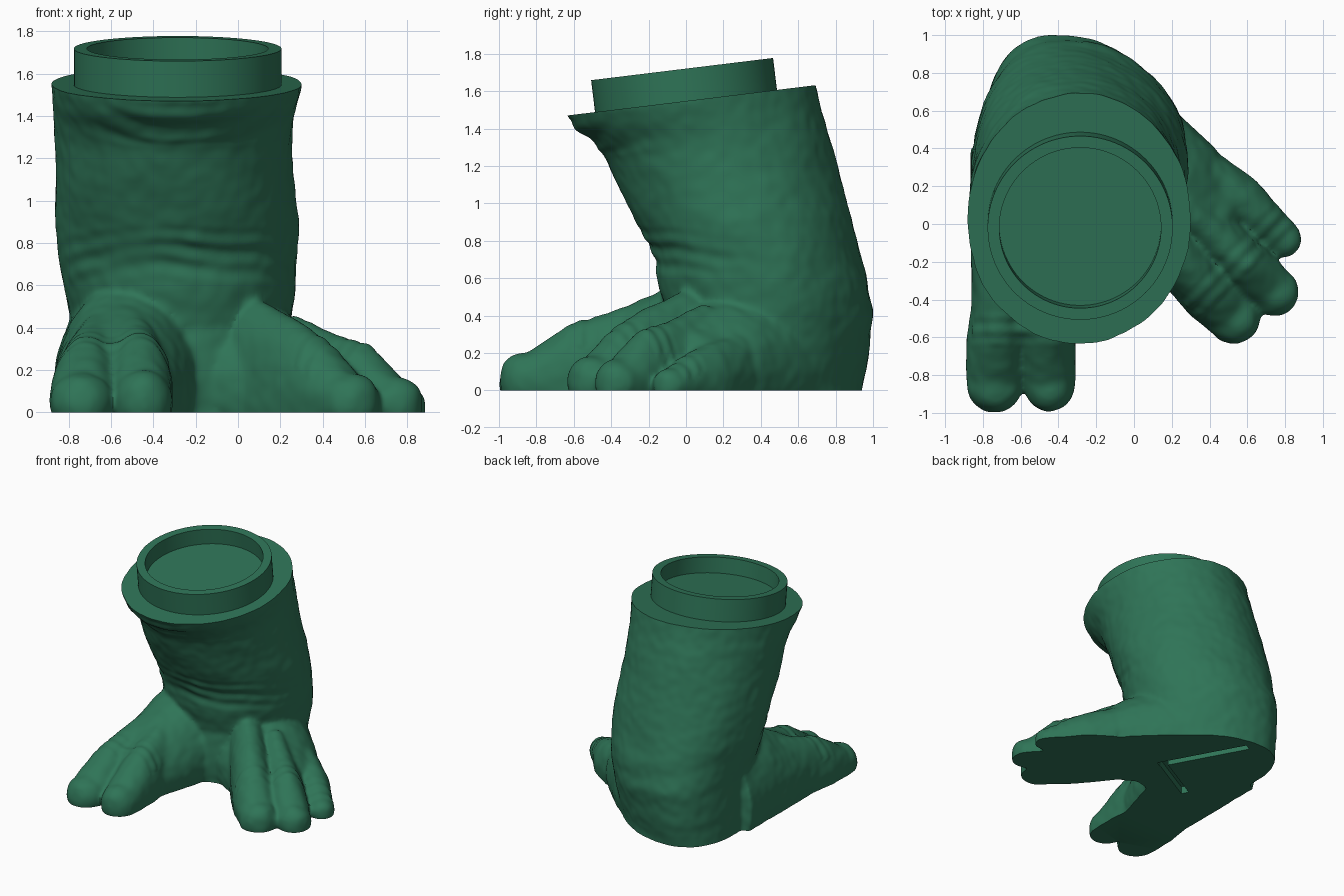
import bpy, bmesh, math
from mathutils import Vector, Matrix, noise

if "Cube" in bpy.data.objects:
    bpy.data.objects.remove(bpy.data.objects["Cube"])

SEG = 40
SLOPE = 0.122                       # tilt of the top face
TILT = math.atan(SLOPE)

green = bpy.data.materials.new("green")
green.diffuse_color = (0.028, 0.175, 0.095, 1)
green.use_nodes = True
green.node_tree.nodes["Principled BSDF"].inputs["Base Color"].default_value = green.diffuse_color


def loft(bm, rings):
    """Closed skin through a list of equal-length point rings."""
    vr = [[bm.verts.new(p) for p in r] for r in rings]
    n = len(vr[0])
    new = []
    for a, b in zip(vr, vr[1:]):
        for i in range(n):
            j = (i + 1) % n
            new.append(bm.faces.new((a[i], a[j], b[j], b[i])))
    new.append(bm.faces.new(vr[0][::-1]))
    new.append(bm.faces.new(vr[-1]))
    bmesh.ops.recalc_face_normals(bm, faces=new)


def limb(bm, pts, tip=1.0):
    """Tapered limb lying on the ground; points are (x, y, half width, top height)."""
    secs = []
    for i, (x, y, w, h) in enumerate(pts):
        a, b = pts[max(i - 1, 0)], pts[min(i + 1, len(pts) - 1)]
        d = Vector((b[0] - a[0], b[1] - a[1])).normalized()
        secs.append((x, y, d, w, h * 0.25, h * 0.75))
    x, y, d, w, c, h = secs[-1]
    for k in range(1, 8):           # rounded tip
        t = math.radians(k * 12)
        s, f = math.cos(t), math.sin(t) * w * tip
        secs.append((x + d.x * f, y + d.y * f, d, w * s, c, h * s ** 0.7))
    rings = []
    for x, y, d, w, c, h in secs:
        rings.append([(x - d.y * w * math.cos(t), y + d.x * w * math.cos(t), c + h * math.sin(t))
                      for t in (2 * math.pi * i / SEG for i in range(SEG))])
    loft(bm, rings)


def add_object(name, bm):
    me = bpy.data.meshes.new(name)
    bm.to_mesh(me)
    bm.free()
    ob = bpy.data.objects.new(name, me)
    bpy.context.collection.objects.link(ob)
    me.materials.append(green)
    return ob


def bake(ob):
    """Apply all modifiers."""
    dg = bpy.context.evaluated_depsgraph_get()
    me = bpy.data.meshes.new_from_object(ob.evaluated_get(dg))
    ob.modifiers.clear()
    ob.data = me


bm = bmesh.new()

# Ankle and shin: (front y, front z, back y, back z, left x, right x, leftward skew of the back)
shin = [(.02, -.12, .93, -.12, -.78, .15, .14), (0, .03, .945, .03, -.79, .16, .14),
        (-.04, .2, .98, .2, -.79, .2, .14), (-.11, .42, 1.005, .42, -.79, .25, .13),
        (-.15, .58, .97, .60, -.82, .275, .1), (-.16, .70, .93, .74, -.845, .28, .08),
        (-.25, .87, .875, .95, -.86, .288, .06), (-.37, 1.1, .81, 1.2, -.862, .257, .03),
        (-.42, 1.23, .77, 1.36, -.865, .258, 0), (-.47, 1.31, .745, 1.44, -.87, .265, 0),
        (-.59, 1.40, .715, 1.53, -.877, .285, 0), (-.64, 1.47, .69, 1.63, -.885, .305, 0),
        (-.65, 1.6, .66, 1.76, -.885, .305, 0)]
rings = []
for yf, zf, yb, zb, xl, xr, skew in shin:
    ring = []
    for i in range(SEG * 2):
        t = math.pi * i / SEG
        s, c = math.sin(t), math.cos(t)
        ring.append(((xl + xr) / 2 + (xr - xl) / 2 * c - skew * max(0, s) ** 2,
                     (yf + yb) / 2 + (yb - yf) / 2 * s,
                     (zf + zb) / 2 + (zb - zf) / 2 * s))
    rings.append(ring)
loft(bm, rings)

# Instep between the lobes
limb(bm, [(-.3, .5, .42, .68), (-.2, .1, .38, .63)], .55)

# Left lobe with two toes
limb(bm, [(-.5, .4, .37, .62), (-.52, .0, .345, .6), (-.56, -.25, .31, .48), (-.595, -.5, .27, .34)], .6)
limb(bm, [(-.62, .0, .15, .54), (-.69, -.4, .165, .40), (-.725, -.62, .16, .34), (-.735, -.85, .15, .19)])
limb(bm, [(-.5, .0, .15, .56), (-.48, -.4, .155, .42), (-.46, -.62, .155, .36), (-.445, -.85, .142, .20)])

# Right lobe with three toes
limb(bm, [(-.25, .45, .42, .62), (0, .28, .39, .56), (.2, .13, .355, .46), (.36, 0, .29, .35)], .6)
limb(bm, [(.05, .05, .15, .56), (.25, -.19, .155, .45), (.40, -.36, .155, .34), (.53, -.495, .14, .19)])
limb(bm, [(.25, .1, .13, .46), (.45, -.08, .14, .38), (.6, -.23, .14, .32), (.745, -.36, .13, .17)])
limb(bm, [(.4, .28, .1, .3), (.58, .12, .125, .25), (.68, .02, .115, .20), (.79, -.08, .095, .12)])

# Fuse everything into one skin
foot = add_object("foot", bm)
rm = foot.modifiers.new("fuse", 'REMESH')
rm.mode = 'VOXEL'
rm.voxel_size = 0.015
sm = foot.modifiers.new("soften", 'SMOOTH')
sm.factor, sm.iterations = 0.5, 16
bake(foot)

# Skin folds and fine roughness
bm = bmesh.new()
bm.from_mesh(foot.data)
bm.normal_update()


def band(v, mid, half):
    return max(0.0, 1 - ((v - mid) / half) ** 2)


moves = []
for v in bm.verts:
    p, n = v.co, v.normal
    front = max(0.0, -n.y)
    dx = p.x + .25
    wob = noise.noise(p * 2.5)
    patch = 0.6 + noise.noise(p * 3 + Vector((5, 2, 1)))
    d = 0.008 * noise.noise(p * 4) + 0.004 * noise.noise(p * 14)
    # ankle folds arch upward, upper folds sag downward
    d += 0.009 * front * patch * band(p.z, .74, .15) * math.sin((p.z + .3 * dx * dx + .05 * wob) * 62)
    d += 0.013 * front * band(dx, 0, .5) * band(p.z, 1.36, .1) * math.sin((p.z - .7 * dx * dx + .04 * wob) * 55)
    d += 0.005 * patch * band(p.z, .45, .35) * max(0.0, n.y) * math.sin((p.z + .25 * p.x) * 26)
    if n.z > .3 and p.z < .45:      # knuckle creases
        if p.x < -.25:
            d += 0.004 * band(p.y, -.56, .1) * math.sin(p.y * 75)
        else:
            d += 0.004 * band((p.x - p.y) * .707, .53, .1) * math.sin((p.x - p.y) * 55)
    moves.append(n * d)
for v, m in zip(bm.verts, moves):
    v.co += m

# Flat sole and tilted flat top
for co, no in (((0, 0, 0), (0, 0, -1)), ((0, 0, 1.547), (0, -SLOPE, 1))):
    geom = bm.verts[:] + bm.edges[:] + bm.faces[:]
    cut = bmesh.ops.bisect_plane(bm, geom=geom, plane_co=co, plane_no=Vector(no).normalized(),
                                 clear_outer=True)["geom_cut"]
    edges = [e for e in cut if isinstance(e, bmesh.types.BMEdge)]
    bmesh.ops.triangle_fill(bm, edges=edges, use_beauty=True, normal=no)
bmesh.ops.recalc_face_normals(bm, faces=bm.faces[:])
bm.to_mesh(foot.data)
bm.free()

# Two slots in the sole forming an L
for a, b in (((-.06, .22), (-.41, .86)), ((-.06, .26), (-.49, .02))):
    a, b = Vector(a), Vector(b)
    d = b - a
    bm = bmesh.new()
    bmesh.ops.create_cube(bm, size=1, matrix=Matrix.Translation(((a.x + b.x) / 2, (a.y + b.y) / 2, 0))
                          @ Matrix.Rotation(math.atan2(d.y, d.x), 4, 'Z')
                          @ Matrix.Diagonal((d.length, .06, .12, 1)))
    cutter = add_object("slot_cutter", bm)
    cutter.hide_render = True
    bo = foot.modifiers.new("slot", 'BOOLEAN')
    bo.operation, bo.object, bo.solver = 'DIFFERENCE', cutter, 'EXACT'
    bake(foot)
    bpy.data.objects.remove(cutter)

# Round collar with a shallow recess on the tilted top
bm = bmesh.new()
profile = [(.001, -.02), (.49, -.02), (.49, .172), (.428, .172), (.428, .05), (.001, .05)]
loft(bm, [[(r * math.cos(2 * math.pi * i / 96), r * math.sin(2 * math.pi * i / 96), z)
           for i in range(96)] for r, z in profile])
bm.transform(Matrix.Translation((-.285, 0, 1.547)) @ Matrix.Rotation(TILT, 4, 'X'))
collar = add_object("collar", bm)

# Smooth shading with sharp rims
for ob in (foot, collar):
    bpy.ops.object.select_all(action='DESELECT')
    ob.select_set(True)
    bpy.context.view_layer.objects.active = ob
    bpy.ops.object.shade_smooth_by_angle(angle=math.radians(40))
